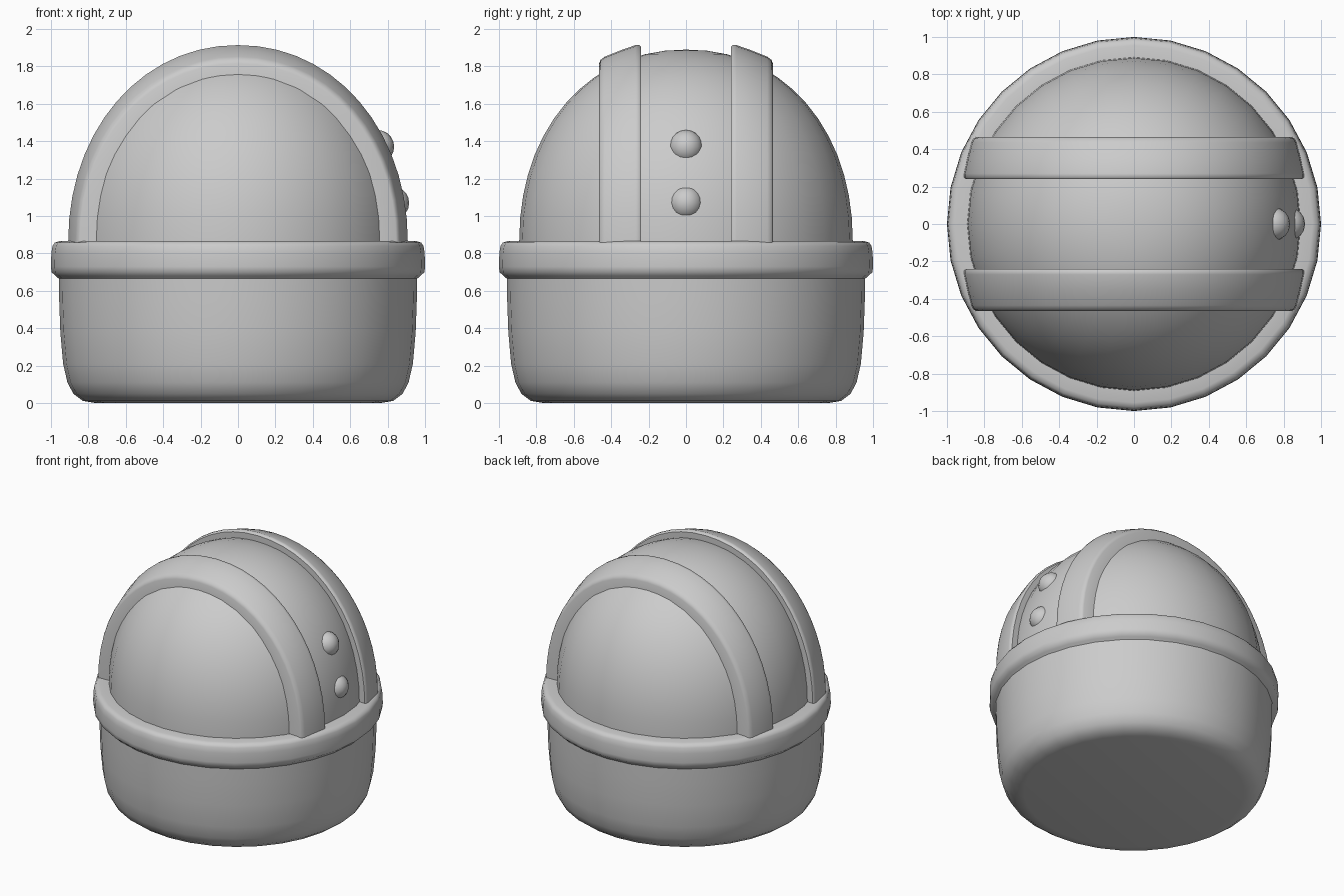
import bpy, bmesh
from math import sin, cos, pi, radians

if "Cube" in bpy.data.objects:
    bpy.data.objects.remove(bpy.data.objects["Cube"])


def finish(name, bm, angle=45):
    bmesh.ops.recalc_face_normals(bm, faces=bm.faces[:])
    mesh = bpy.data.meshes.new(name)
    bm.to_mesh(mesh)
    bm.free()
    ob = bpy.data.objects.new(name, mesh)
    bpy.context.collection.objects.link(ob)
    bpy.ops.object.select_all(action='DESELECT')
    ob.select_set(True)
    bpy.context.view_layer.objects.active = ob
    bpy.ops.object.shade_smooth_by_angle(angle=radians(angle))
    return ob


def lathe(name, profile, sides=32):
    bm = bmesh.new()
    vs = [bm.verts.new((r, 0, z)) for r, z in profile]
    es = [bm.edges.new(p) for p in zip(vs, vs[1:])]
    bmesh.ops.spin(bm, geom=vs + es, cent=(0, 0, 0), axis=(0, 0, 1),
                   angle=2 * pi, steps=sides, use_merge=False)
    bmesh.ops.remove_doubles(bm, verts=bm.verts[:], dist=1e-4)
    return finish(name, bm)


def oval(a, b, t, n):
    # point on a slightly squared quarter oval
    return a * max(cos(t), 0) ** (2 / n), b * max(sin(t), 0) ** (2 / n)


# Base with rounded foot, flowing into the protruding rim
lathe("base_and_rim", [
    (0, 0), (0.76, 0), (0.83, 0.012), (0.88, 0.05), (0.912, 0.11),
    (0.935, 0.21), (0.95, 0.38), (0.956, 0.55), (0.958, 0.665),
    (0.975, 0.68), (0.997, 0.70), (1.0, 0.73), (0.998, 0.80), (0.992, 0.84),
    (0.98, 0.858), (0.955, 0.866), (0.87, 0.868)])

# Dome
Z0 = 0.86
dome = [oval(0.892, 1.03, pi / 2 * i / 14, 2.12) for i in range(15)]
lathe("dome", [(0.892, 0.80)] + [(r, Z0 + z) for r, z in dome])

# Arched bands, front one built and mirrored to the back: (y, half width, height)
section = [(-0.465, 0.70, 0.84), (-0.465, 0.845, 0.955), (-0.457, 0.858, 0.975),
           (-0.435, 0.869, 0.992), (-0.35, 0.891, 1.026), (-0.27, 0.908, 1.054),
           (-0.25, 0.908, 1.054), (-0.24, 0.90, 1.044), (-0.24, 0.79, 0.93)]
bm = bmesh.new()
rings = []
STEPS = 28
for i in range(-1, STEPS + 2):
    t = pi * min(max(i, 0), STEPS) / STEPS
    ring = []
    for y, a, b in section:
        x, z = oval(a, b, t if t <= pi / 2 else pi - t, 2.06)
        if i in (-1, STEPS + 1):
            z = -0.06
        ring.append(bm.verts.new((x if t <= pi / 2 else -x, y, Z0 + z)))
    rings.append(ring)
m = len(section)
for r, s in zip(rings, rings[1:]):
    for j in range(m):
        k = (j + 1) % m
        bm.faces.new((r[j], r[k], s[k], s[j]))
bm.faces.new(rings[0])
bm.faces.new(rings[-1])
bands = finish("arched_bands", bm)
mirror = bands.modifiers.new("mirror", 'MIRROR')
mirror.use_axis = (False, True, False)

# Two round studs on the right side
for name, x, z in (("upper_stud", 0.745, 1.37), ("lower_stud", 0.825, 1.07)):
    bm = bmesh.new()
    bmesh.ops.create_uvsphere(bm, u_segments=16, v_segments=10, radius=0.09)
    bmesh.ops.translate(bm, verts=bm.verts[:], vec=(x, 0, z))
    finish(name, bm, 60)
